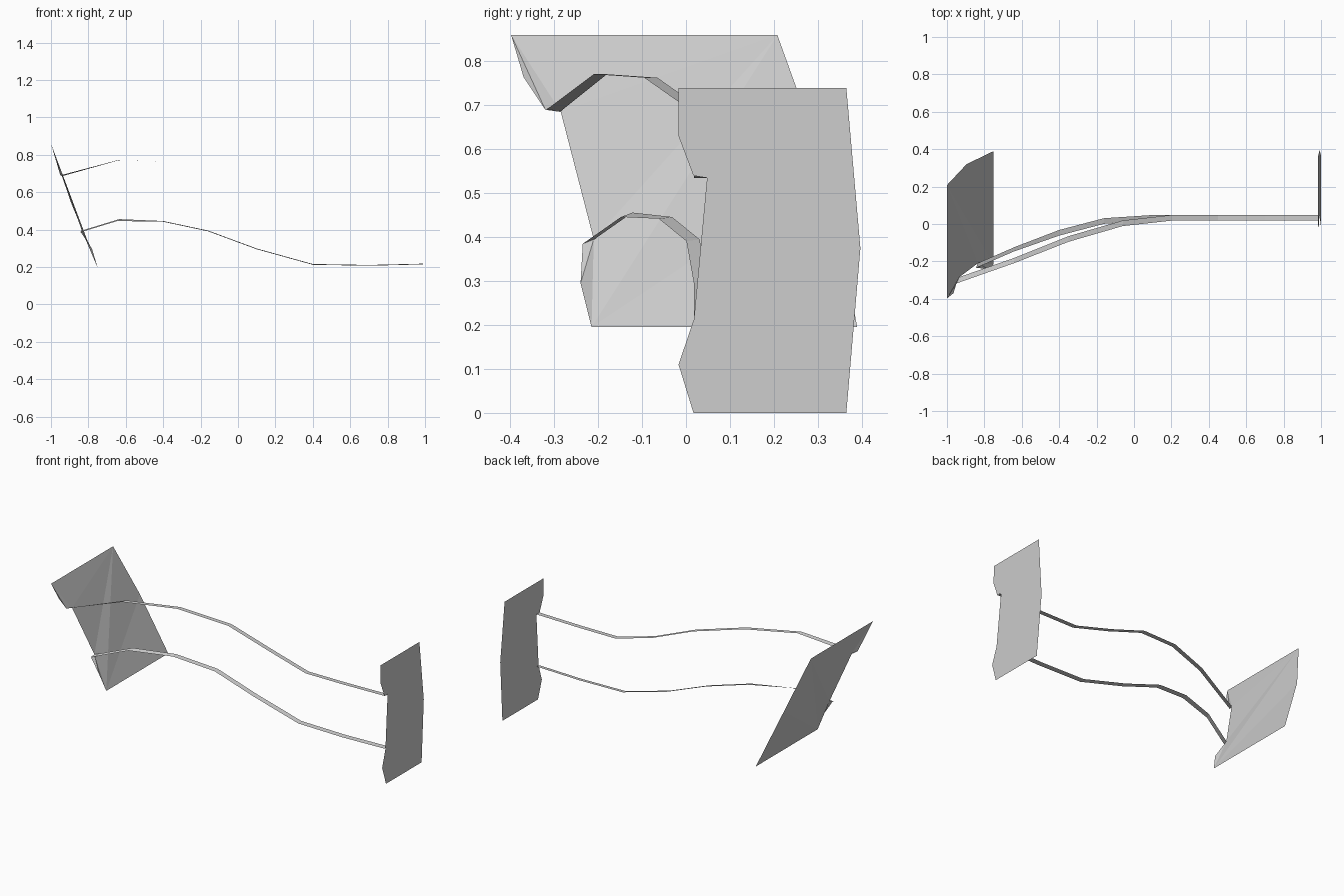
import bpy, bmesh
from mathutils import Vector

cube = bpy.data.objects.get("Cube")
if cube:
    bpy.data.objects.remove(cube, do_unlink=True)

# One pale grey finish for every part
grey = bpy.data.materials.new("pale_grey")
grey.use_nodes = True
colour = (0.6, 0.6, 0.6, 1)
grey.diffuse_color = colour
grey.node_tree.nodes["Principled BSDF"].inputs["Base Color"].default_value = colour


def finish(name, bm):
    mesh = bpy.data.meshes.new(name)
    bm.to_mesh(mesh)
    bm.free()
    mesh.materials.append(grey)
    bpy.context.collection.objects.link(bpy.data.objects.new(name, mesh))


def panel(name, outline):
    """Thin sheet filled from its outline."""
    bm = bmesh.new()
    face = bm.faces.new([bm.verts.new(p) for p in outline])
    bmesh.ops.triangulate(bm, faces=[face])
    finish(name, bm)


def ribbon(name, path, spans):
    """Flat strip along a path; each span is the offset across half the width."""
    bm = bmesh.new()
    rows = []
    for point, span in zip(path, spans):
        centre, half = Vector(point), Vector(span)
        rows.append([bm.verts.new(centre - half), bm.verts.new(centre + half)])
    for (a, b), (c, d) in zip(rows, rows[1:]):
        bm.faces.new((a, c, d, b))
    finish(name, bm)


# Upright end panel, leaning very slightly
upright = [(0.017, 0), (0.365, 0), (0.397, 0.375), (0.365, 0.74),
           (-0.017, 0.74), (-0.017, 0.63), (0.017, 0.54), (0.048, 0.535),
           (0.048, 0.22), (0.018, 0.213), (-0.017, 0.11)]
panel("left_end_panel", [(1 - 0.015 * z / 0.74, y, z) for y, z in upright])

# Sloping end panel with folded front tabs
panel("right_end_panel", [
    (-1, -0.398, 0.86), (-1, 0.208, 0.86), (-0.895, 0.32, 0.55),
    (-0.75, 0.39, 0.195), (-0.75, -0.215, 0.195), (-0.78, -0.24, 0.295),
    (-0.84, -0.235, 0.385), (-0.835, -0.21, 0.395),
    (-0.935, -0.285, 0.685), (-0.95, -0.32, 0.69), (-0.965, -0.37, 0.765)])

# Two rails sweeping between the panels
tilted, flat = (0.005, 0.013, 0.005), (0, 0.015, 0.002)
ribbon("lower_rail",
       [(-0.84, -0.222, 0.39), (-0.64, -0.135, 0.451), (-0.4, -0.047, 0.444),
        (-0.16, 0.016, 0.393), (0.1, 0.033, 0.297), (0.4, 0.033, 0.214),
        (0.7, 0.033, 0.209), (0.99, 0.033, 0.216)],
       [tilted] * 2 + [flat] * 6)
ribbon("upper_rail",
       [(-0.945, -0.302, 0.688), (-0.64, -0.195, 0.771), (-0.35, -0.08, 0.763),
        (-0.06, 0.004, 0.704), (0.2, 0.033, 0.605), (0.45, 0.033, 0.535),
        (0.7, 0.033, 0.535), (0.99, 0.033, 0.54)],
       [(0.005, 0.016, -0.002), (0.003, 0.015, 0)] + [(0, 0.015, 0)] * 6)
